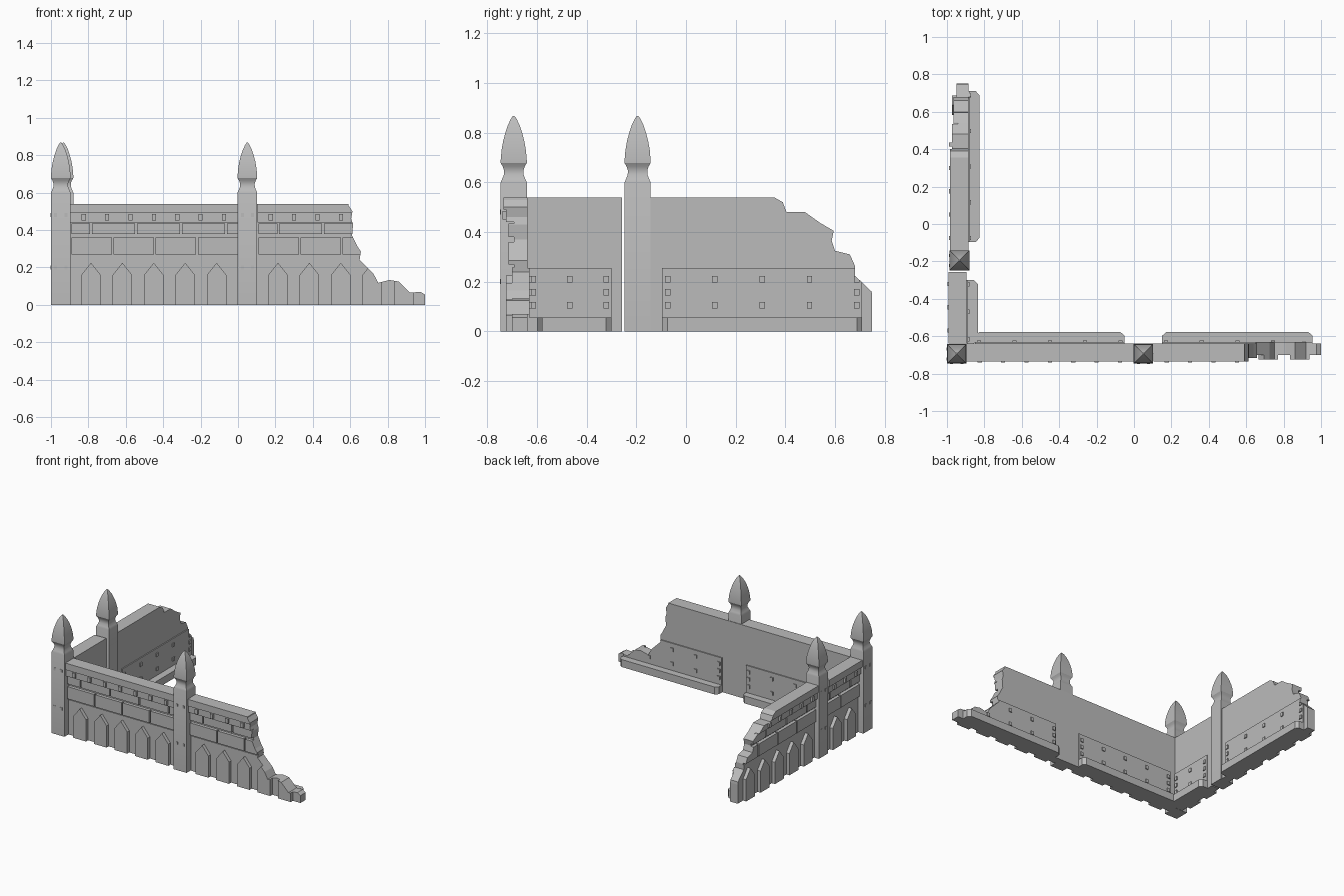
import bpy, bmesh

if "Cube" in bpy.data.objects:
    bpy.data.objects.remove(bpy.data.objects["Cube"])

stone = bpy.data.materials.new("grey stone")
stone.diffuse_color = (0.5, 0.5, 0.5, 1)
stone.use_nodes = True
stone.node_tree.nodes["Principled BSDF"].inputs["Base Color"].default_value = stone.diffuse_color


def finish(name, bm):
    bmesh.ops.recalc_face_normals(bm, faces=bm.faces)
    mesh = bpy.data.meshes.new(name)
    bm.to_mesh(mesh)
    bm.free()
    mesh.materials.append(stone)
    ob = bpy.data.objects.new(name, mesh)
    bpy.context.collection.objects.link(ob)
    return ob


def loft(bm, a, b):
    """Solid between two matching rings of points."""
    va, vb = [bm.verts.new(p) for p in a], [bm.verts.new(p) for p in b]
    n = len(a)
    bm.faces.new(va)
    bm.faces.new(vb[::-1])
    for i in range(n):
        j = (i + 1) % n
        bm.faces.new((va[i], vb[i], vb[j], va[j]))


def front_frame(inner):      # u along the wall, d outward from the inner face
    return lambda u, d, z: (u, inner - d, z)


def side_frame(inner):
    return lambda u, d, z: (inner - d, u, z)


def prism(bm, frame, outline, d0, d1):
    loft(bm, [frame(u, d0, z) for u, z in outline], [frame(u, d1, z) for u, z in outline])


def box(bm, frame, u0, u1, d0, d1, z0, z1):
    prism(bm, frame, [(u0, z0), (u1, z0), (u1, z1), (u0, z1)], d0, d1)


def clip(ob, frame, outline):
    """Keep only what lies inside the broken outline."""
    bm = bmesh.new()
    prism(bm, frame, outline, -0.2, 0.3)
    cutter = finish("ruin_cutter", bm)
    cutter.hide_render = True
    mod = ob.modifiers.new("broken_edge", 'BOOLEAN')
    mod.operation, mod.solver, mod.object = 'INTERSECT', 'EXACT', cutter
    bpy.context.view_layer.update()
    dg = bpy.context.evaluated_depsgraph_get()
    mesh = bpy.data.meshes.new_from_object(ob.evaluated_get(dg))
    ob.modifiers.clear()
    ob.data = mesh
    bpy.data.objects.remove(cutter)


def joints(u0, u1, first, pitch):
    cuts = [u0]
    while first < u1 - 0.02:
        cuts.append(first)
        first += pitch
    return list(zip(cuts, cuts[1:] + [u1]))


def wall(name, frame, u0, u1, ledge, columns, broken=None):
    parts = []

    def part(label, fill):
        bm = bmesh.new()
        fill(bm)
        parts.append(finish(name + "_" + label, bm))

    def bricks(bm):
        for a, b in joints(u0, u1, u0 + 0.225, 0.225):       # large course
            box(bm, frame, a + 0.005, b - 0.005, 0.05, 0.078, 0.27, 0.36)
        for a, b in joints(u0, u1, u0 + 0.11, 0.24):         # small course
            box(bm, frame, a + 0.005, b - 0.005, 0.05, 0.078, 0.38, 0.435)

    def arches(bm):
        c = u0 + 0.109
        while c < u1:
            prism(bm, frame, [(c - .052, 0), (c + .052, 0), (c + .052, .16),
                              (c, .225), (c - .052, .16)], 0.05, 0.087)
            c += 0.168

    def teeth(bm):
        u = u0 + 0.07
        while u < u1:
            box(bm, frame, u - .011, u + .011, 0.08, 0.102, 0.45, 0.485)
            u += 0.125

    part("core", lambda bm: box(bm, frame, u0, u1, 0, 0.055, 0, 0.5))
    part("base", lambda bm: box(bm, frame, u0, u1, 0.01, 0.062, 0, 0.257))
    part("bricks", bricks)
    part("arches", arches)
    part("band", lambda bm: box(bm, frame, u0, u1, 0.01, 0.088, 0.44, 0.495))
    part("coping", lambda bm: box(bm, frame, u0, u1, 0, 0.097, 0.49, 0.54))
    part("teeth", teeth)

    # studded board and chamfered footing on the inner side
    a, b = ledge
    part("board", lambda bm: box(bm, frame, a, b, -0.008, 0.02, 0.03, 0.255))

    def studs(bm):
        for i in range(columns):
            u = a + 0.022 + (b - a - 0.044) * i / (columns - 1)
            for z in ((.21, .158, .105) if i in (0, columns - 1) else (.21, .105)):
                box(bm, frame, u - .011, u + .011, -0.015, 0, z - .013, z + .013)
    part("studs", studs)

    def footing(bm):
        plan = [(a, 0.01), (a, -.04), (a + .022, -.06), (b - .022, -.06), (b, -.04), (b, 0.01)]
        loft(bm, [frame(u, d, 0) for u, d in plan], [frame(u, d, .055) for u, d in plan])
    part("footing", footing)

    if broken:
        outline = [(u0 - 0.3, -0.1), (broken[-1][0], -0.1)] + broken[::-1] + [(u0 - 0.3, broken[0][1])]
        for ob in parts:
            clip(ob, frame, outline)


# broken ends, from the top down
front_break = [(.59, .56), (.592, .53), (.612, .5), (.605, .46), (.615, .43), (.61, .37), (.64, .31),
               (.657, .285), (.65, .24), (.7, .19), (.725, .165), (.75, .118), (.81, .133),
               (.86, .125), (.92, .065), (.975, .07), (1, .055)]
side_break = [(.34, .56), (.355, .54), (.39, .52), (.405, .48), (.48, .48), (.54, .437), (.595, .405),
              (.587, .365), (.6, .325), (.66, .31), (.68, .265), (.68, .225), (.748, .16), (.75, .14)]

front = front_frame(-0.638)
wall("front_left_wall", front, -0.895, 0.05, (-0.85, -0.05), 5)
wall("front_right_wall", front, 0.105, 1.0, (0.15, 0.955), 5, front_break)
wall("side_near_wall", side_frame(-0.895), -0.64, -0.257, (-0.638, -0.3), 3)
wall("side_far_wall", side_frame(-0.886), -0.145, 0.75, (-0.096, 0.71), 5, side_break)

# wall behind the middle post
bm = bmesh.new()
box(bm, front, 0.04, 0.11, 0, 0.055, 0, 0.54)
finish("middle_backing", bm)

# posts with a waisted neck and a pointed four-sided finial
profile = [(0, .0525), (.6, .0525), (.613, .047), (.63, .04), (.648, .039), (.664, .044), (.678, .0525),
           (.69, .0525), (.73, .049), (.765, .043), (.8, .034), (.83, .024), (.855, .012), (.868, .003)]
for name, x, y, out in (("corner_post", -0.9475, -0.694, (0, 1)),
                        ("middle_post", 0.05, -0.694, (0,)),
                        ("side_post", -0.933, -0.195, (1,))):
    bm = bmesh.new()
    rings = [[bm.verts.new((x + sx * r, y + sy * r, z))
              for sx, sy in ((-1, -1), (1, -1), (1, 1), (-1, 1))] for z, r in profile]
    bm.faces.new(rings[0][::-1])
    bm.faces.new(rings[-1])
    for lo, hi in zip(rings, rings[1:]):
        for i in range(4):
            j = (i + 1) % 4
            bm.faces.new((lo[i], lo[j], hi[j], hi[i]))
    post = finish(name, bm)
    bpy.context.view_layer.objects.active = post
    post.select_set(True)
    bpy.ops.object.shade_smooth_by_angle(angle=0.5)
    post.select_set(False)
    # small pegs on the outer faces
    bm = bmesh.new()
    for side in out:
        frame = side_frame(x) if side else front_frame(y)
        mid = y if side else x
        for u in (mid - .027, mid + .027):
            for z in (.2, .48):
                box(bm, frame, u - .008, u + .008, .05, .0555, z - .01, z + .01)
    finish(name + "_pegs", bm)
